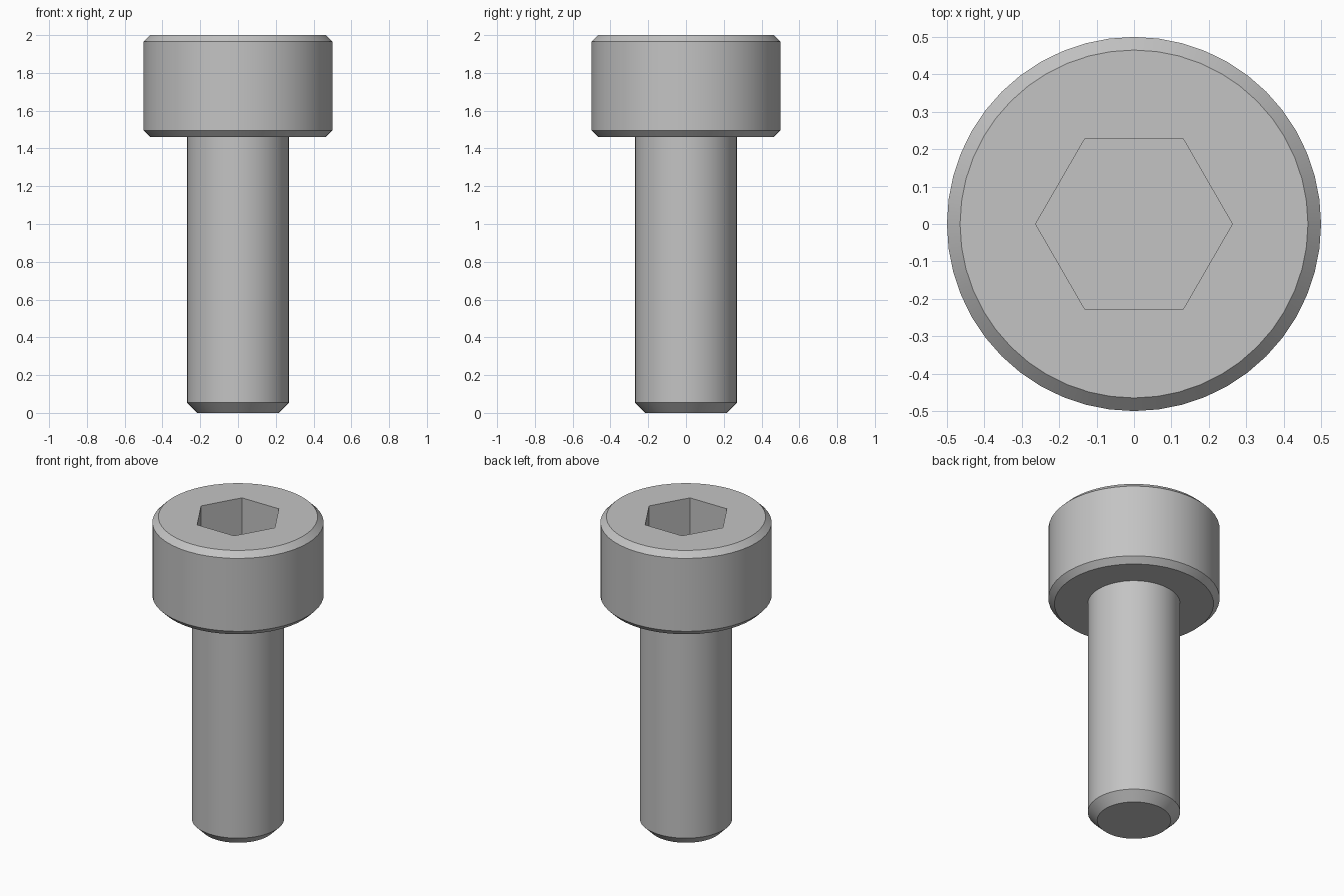
import bpy
import bmesh
from math import cos, sin, pi, radians

if "Cube" in bpy.data.objects:
    bpy.data.objects.remove(bpy.data.objects["Cube"], do_unlink=True)

SIDES = 48  # divisible by six, so ring points land on the socket corners


def round_ring(radius):
    return lambda a: radius


def hex_ring(corner):
    # distance to a hexagon edge, with corners on the x axis
    return lambda a: corner * cos(pi / 6) / cos(a % (pi / 3) - pi / 6)


def loft(name, rings, material):
    """Bridge a stack of (radius function, height) rings and cap both ends."""
    bm = bmesh.new()
    loops = []
    for radius, z in rings:
        loop = []
        for i in range(SIDES):
            a = 2 * pi * i / SIDES
            loop.append(bm.verts.new((radius(a) * cos(a), radius(a) * sin(a), z)))
        loops.append(loop)
    for low, high in zip(loops, loops[1:]):
        for i in range(SIDES):
            j = (i + 1) % SIDES
            bm.faces.new((low[i], low[j], high[j], high[i]))
    bm.faces.new(loops[0][::-1])
    bm.faces.new(loops[-1])
    bmesh.ops.recalc_face_normals(bm, faces=bm.faces)
    mesh = bpy.data.meshes.new(name)
    bm.to_mesh(mesh)
    bm.free()
    mesh.materials.append(material)
    obj = bpy.data.objects.new(name, mesh)
    bpy.context.collection.objects.link(obj)
    return obj


steel = bpy.data.materials.new("steel_grey")
steel.use_nodes = True
colour = (0.55, 0.55, 0.55, 1)
steel.diffuse_color = colour
steel.node_tree.nodes["Principled BSDF"].inputs["Base Color"].default_value = colour

# Main dimensions
shaft, shaft_tip, tip_height = 0.27, 0.215, 0.055
head, head_base, chamfer = 0.5, 1.46, 0.035
socket_corner, socket_depth = 0.263, 0.27
top = 2.0

screw = loft("socket_head_screw", [
    # shaft with chamfered tip
    (round_ring(shaft_tip), 0),
    (round_ring(shaft), tip_height),
    (round_ring(shaft), head_base),
    # head with chamfered rims
    (round_ring(head - chamfer), head_base),
    (round_ring(head), head_base + chamfer),
    (round_ring(head), top - chamfer),
    (round_ring(head - chamfer), top),
    # hexagonal socket
    (hex_ring(socket_corner), top),
    (hex_ring(socket_corner), top - socket_depth),
], steel)

bpy.ops.object.select_all(action="DESELECT")
screw.select_set(True)
bpy.context.view_layer.objects.active = screw
bpy.ops.object.shade_smooth_by_angle(angle=radians(30))
